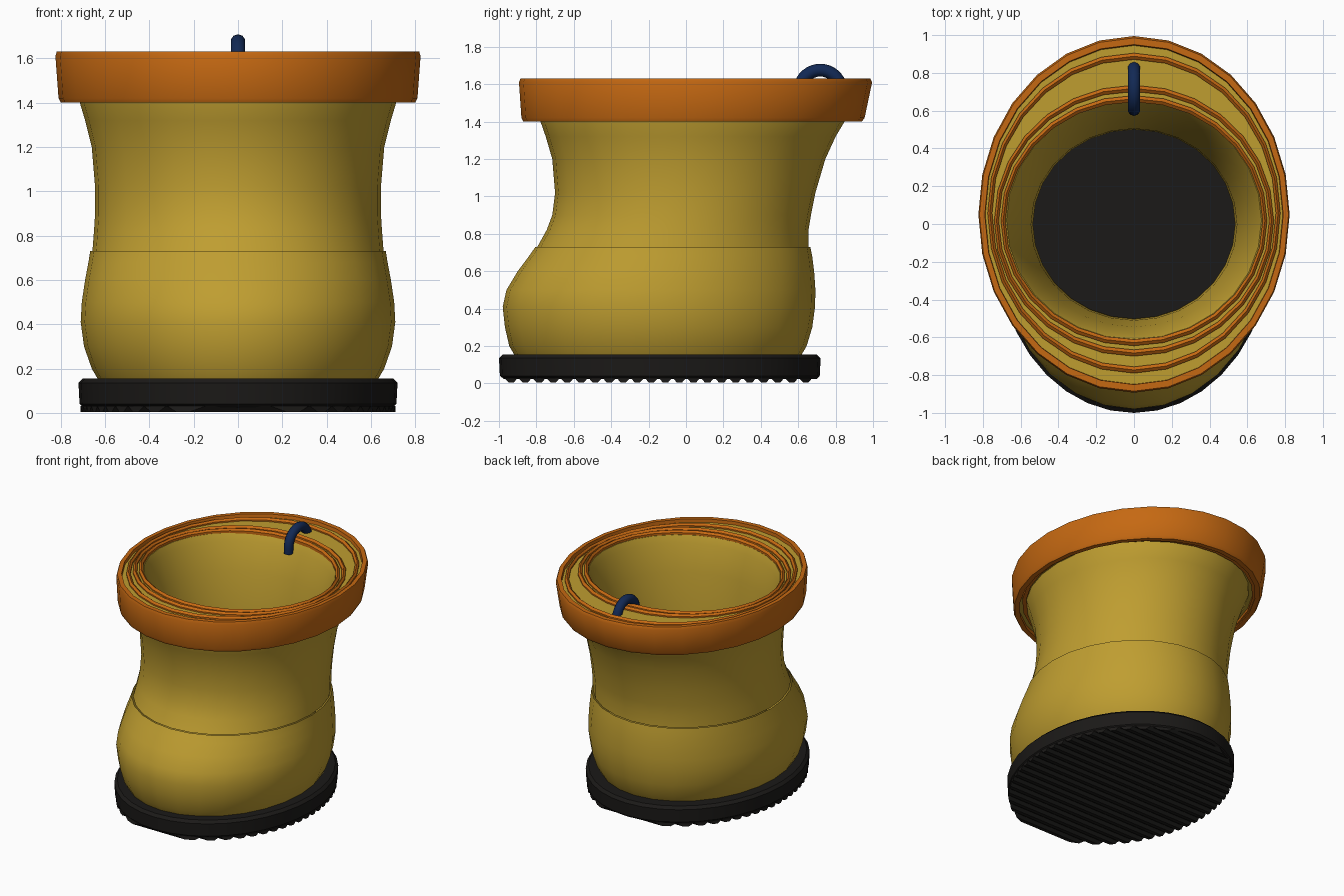
import bpy, bmesh, math
from mathutils import Vector

if "Cube" in bpy.data.objects:
    bpy.data.objects.remove(bpy.data.objects["Cube"])


def material(name, rgb):
    m = bpy.data.materials.new(name)
    m.diffuse_color = (*rgb, 1)
    m.use_nodes = True
    m.node_tree.nodes["Principled BSDF"].inputs["Base Color"].default_value = m.diffuse_color
    return m


YELLOW = material("yellow_rubber", (0.52, 0.34, 0.03))
ORANGE = material("orange_trim", (0.56, 0.14, 0.006))
BLACK = material("black_rubber", (0.011, 0.010, 0.009))
BLUE = material("blue_cord", (0.006, 0.022, 0.09))


def finish(name, bm, mat, angle=40):
    bmesh.ops.recalc_face_normals(bm, faces=bm.faces)
    me = bpy.data.meshes.new(name)
    bm.to_mesh(me)
    bm.free()
    ob = bpy.data.objects.new(name, me)
    bpy.context.collection.objects.link(ob)
    me.materials.append(mat)
    bpy.ops.object.select_all(action='DESELECT')
    ob.select_set(True)
    bpy.context.view_layer.objects.active = ob
    bpy.ops.object.shade_smooth_by_angle(angle=math.radians(angle))
    return ob


def loft(name, rings, mat, sides=28, closed=False, caps=False, angle=40):
    """Skin a stack of ovals given as (z, front y, back y, half width)."""
    bm = bmesh.new()
    loops = []
    for z, yf, yb, hx in rings:
        cy, hy = (yf + yb) / 2, (yb - yf) / 2
        loops.append([bm.verts.new((hx * math.cos(a), cy + hy * math.sin(a), z))
                      for a in (2 * math.pi * i / sides for i in range(sides))])
    pairs = list(zip(loops, loops[1:]))
    if closed:
        pairs.append((loops[-1], loops[0]))
    for a, b in pairs:
        for i in range(sides):
            j = (i + 1) % sides
            bm.faces.new((a[i], a[j], b[j], b[i]))
    if caps:
        bm.faces.new(loops[0])
        bm.faces.new(loops[-1])
    return finish(name, bm, mat, angle)


# Sole slab
loft("sole", [(0.025, -0.975, 0.70, 0.70), (0.04, -0.995, 0.715, 0.715),
              (0.135, -1.0, 0.72, 0.72), (0.155, -0.98, 0.70, 0.70)],
     BLACK, sides=36, caps=True)

# Tread bars running across the underside
bm = bmesh.new()
pitch = 0.075
for k in range(22):
    y = -0.935 + k * pitch
    prof = [(-0.036, 0.03), (-0.014, 0.005), (0.014, 0.005), (0.036, 0.03)]
    ends = []
    for s in (-1, 1):
        row = []
        for dy, z in prof:
            t = min(1, abs((y + dy + 0.14) / 0.85))
            row.append(bm.verts.new((s * 0.71 * math.sqrt(1 - t * t), y + dy, z)))
        ends.append(row)
    a, b = ends
    for i in range(4):
        j = (i + 1) % 4
        bm.faces.new((a[i], a[j], b[j], b[i]))
    bm.faces.new(a)
    bm.faces.new(b)
finish("tread_bars", bm, BLACK, 20)

# Foot: bulging toe and heel
loft("foot", [(0.14, -0.91, 0.61, 0.625), (0.20, -0.945, 0.645, 0.66),
              (0.30, -0.968, 0.675, 0.695), (0.41, -0.98, 0.69, 0.71),
              (0.50, -0.96, 0.692, 0.705), (0.60, -0.90, 0.685, 0.69),
              (0.68, -0.84, 0.675, 0.675), (0.73, -0.805, 0.665, 0.667)], YELLOW)

# Shaft: outer wall up to the mouth, then inner wall down to the insole
loft("shaft", [(0.73, -0.795, 0.655, 0.657), (0.82, -0.745, 0.655, 0.65),
               (0.90, -0.715, 0.668, 0.645), (1.02, -0.70, 0.692, 0.645),
               (1.20, -0.715, 0.745, 0.66), (1.32, -0.75, 0.80, 0.69),
               (1.42, -0.785, 0.86, 0.72), (1.585, -0.79, 0.87, 0.74),
               (1.60, -0.61, 0.65, 0.675), (1.55, -0.585, 0.62, 0.655),
               (1.35, -0.545, 0.56, 0.60), (1.05, -0.51, 0.505, 0.545),
               (0.80, -0.50, 0.50, 0.535), (0.55, -0.56, 0.52, 0.55),
               (0.15, -0.62, 0.54, 0.56)], YELLOW)

# Folded cuff: broad outer band
loft("cuff_outer_band", [(1.40, -0.835, 0.905, 0.765), (1.40, -0.87, 0.94, 0.80),
                         (1.42, -0.88, 0.955, 0.81), (1.61, -0.893, 0.995, 0.824),
                         (1.63, -0.885, 0.985, 0.818), (1.63, -0.85, 0.95, 0.79)],
     ORANGE, closed=True)

# Yellow lining packed between the cuff layers
loft("cuff_lining", [(1.43, -0.76, 0.82, 0.70), (1.43, -0.85, 0.93, 0.785),
                     (1.605, -0.86, 0.96, 0.80), (1.605, -0.62, 0.66, 0.685)],
     YELLOW, closed=True)

# Inner edges of the rolled layers
for n, (yf, yb, hx) in enumerate([(-0.79, 0.905, 0.775), (-0.70, 0.735, 0.74),
                                  (-0.645, 0.68, 0.705)]):
    w = 0.034
    loft(f"cuff_layer_{n + 1}",
         [(1.41 if n == 0 else 1.50, yf, yb, hx), (1.615, yf, yb, hx),
          (1.628, yf + w / 2, yb - w / 2, hx - w / 2 + 0.005),
          (1.615, yf + w, yb - w, hx - w + 0.01),
          (1.41 if n == 0 else 1.50, yf + w, yb - w, hx - w + 0.01)],
         ORANGE, closed=True)

# Pull loop arching over the back of the cuff
R, r, cy, cz, steps, seg = 0.112, 0.034, 0.718, 1.563, 18, 10
path = [(cy + R, cz - 0.07, 0.0)]
path += [(cy + R * math.cos(a), cz + R * math.sin(a), a)
         for a in (math.pi * i / steps for i in range(steps + 1))]
path += [(cy - R, cz - 0.04, math.pi)]
bm = bmesh.new()
rows = []
for y, z, a in path:
    out = Vector((0, math.cos(a), math.sin(a)))
    rows.append([bm.verts.new(Vector((0, y, z)) + out * (r * math.cos(t))
                              + Vector((r * math.sin(t), 0, 0)))
                 for t in (2 * math.pi * k / seg for k in range(seg))])
for a, b in zip(rows, rows[1:]):
    for i in range(seg):
        j = (i + 1) % seg
        bm.faces.new((a[i], a[j], b[j], b[i]))
bm.faces.new(rows[0])
bm.faces.new(rows[-1])
finish("pull_loop", bm, BLUE)
